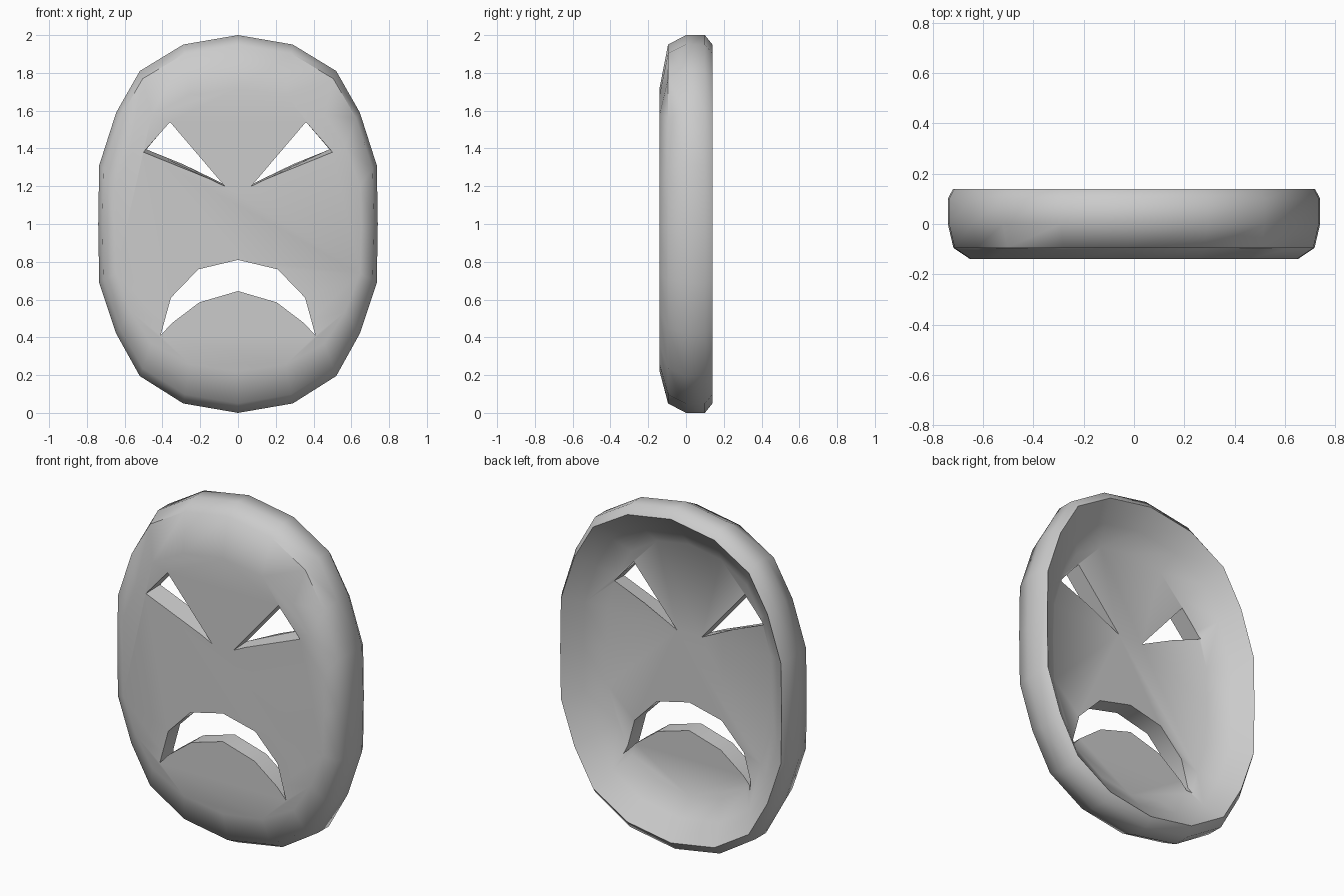
import bpy, bmesh, math

if "Cube" in bpy.data.objects:
    bpy.data.objects.remove(bpy.data.objects["Cube"])

# Half outline of the face, top to bottom, mirrored to a closed 20-gon
half = [(0, 2), (.29, 1.95), (.52, 1.81), (.645, 1.59), (.735, 1.31), (.74, 1),
        (.735, .69), (.645, .42), (.52, .195), (.29, .05), (0, 0)]
outline = half + [(-x, z) for x, z in half[-2:0:-1]]


def make_object(name, rings):
    """Skin a stack of equal-length rings and close both ends."""
    bm = bmesh.new()
    loops = [[bm.verts.new(p) for p in ring] for ring in rings]
    n = len(loops[0])
    for a, b in zip(loops, loops[1:]):
        for i in range(n):
            j = (i + 1) % n
            bm.faces.new((a[i], a[j], b[j], b[i]))
    bm.faces.new(loops[0])
    bm.faces.new(loops[-1][::-1])
    bmesh.ops.recalc_face_normals(bm, faces=bm.faces)
    mesh = bpy.data.meshes.new(name)
    bm.to_mesh(mesh)
    bm.free()
    obj = bpy.data.objects.new(name, mesh)
    bpy.context.collection.objects.link(obj)
    return obj


def ring(y, sx, sz, zc=1.0):
    return [(x * sx, y, zc + (z - 1) * sz) for x, z in outline]


# Mask shell: flat face, rounded side, sharp back rim, hollow inside
mask = make_object("mask", [
    ring(-.14, .88, .75, .97),
    ring(-.095, .97, .95),
    ring(0, 1, 1),
    ring(.10, 1, 1),
    ring(.14, .972, .95),
    ring(.05, .85, .84),
    ring(-.03, .72, .74),
])

# Angry eye openings, slightly narrower toward the back
eye_front = [(.50, 1.38), (.36, 1.54), (.07, 1.20)]
eye_back = [(.485, 1.395), (.36, 1.54), (.08, 1.214)]


def between(t):
    return [(a + (c - a) * t, b + (d - b) * t)
            for (a, b), (c, d) in zip(eye_front, eye_back)]


cutters = []
for side, label in ((1, "right"), (-1, "left")):
    cutters.append(make_object("eye_cutter_" + label, [
        [(side * x, y, z) for x, z in between((y + .14) / .11)]
        for y in (-.2, .1)]))

# Downturned mouth opening
upper = [(.41, .41), (.355, .61), (.21, .76), (0, .81)]
lower = [(-.35, .475), (-.205, .585), (0, .645), (.205, .585), (.35, .475)]
mouth = upper + [(-x, z) for x, z in upper[-2::-1]] + lower
cutters.append(make_object("mouth_cutter", [
    [(x, y, z) for x, z in mouth] for y in (-.2, .12)]))

# Cut the openings
bpy.context.view_layer.objects.active = mask
mask.select_set(True)
for cutter in cutters:
    cutter.hide_render = True
    mod = mask.modifiers.new("cut", 'BOOLEAN')
    mod.operation = 'DIFFERENCE'
    mod.solver = 'EXACT'
    mod.object = cutter
    bpy.ops.object.modifier_apply(modifier=mod.name)
for cutter in cutters:
    bpy.data.objects.remove(cutter)

bpy.ops.object.shade_smooth_by_angle(angle=math.radians(52))
